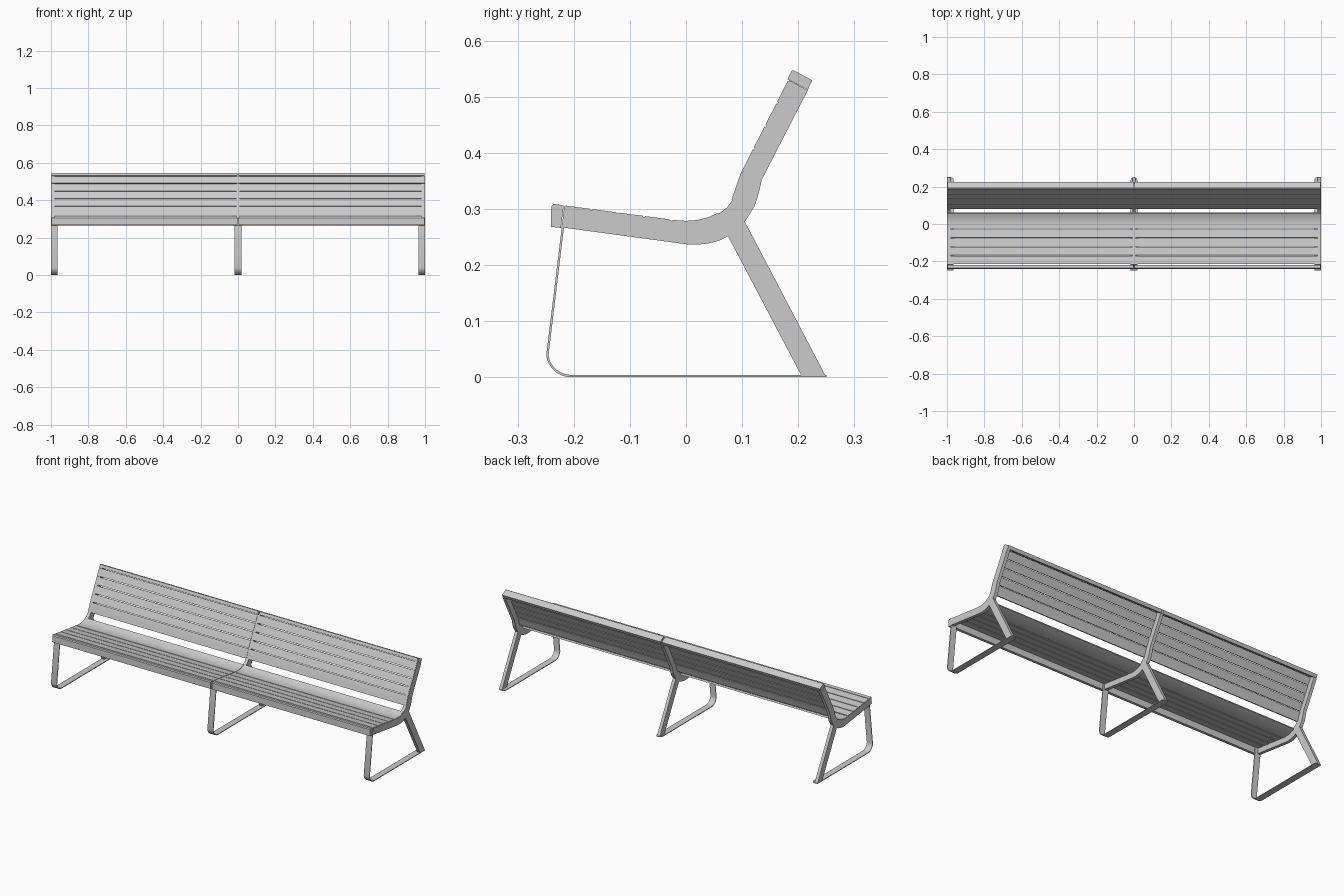
import bpy, bmesh, math
from mathutils import Vector

if "Cube" in bpy.data.objects:
    bpy.data.objects.remove(bpy.data.objects["Cube"])

# Sitting line of the bench, as (y, z) from the front edge to the top of the back
SURF = [Vector(p) for p in [
    (-0.216, 0.304), (-0.02, 0.278), (0.0, 0.2765), (0.02, 0.278), (0.04, 0.283),
    (0.058, 0.291), (0.073, 0.302), (0.083, 0.316), (0.090, 0.336), (0.099, 0.362),
    (0.184, 0.529)]]


def extrude_profile(name, pts, x0, x1, round_end=None):
    """Extrude a closed (y, z) outline along x."""
    bm = bmesh.new()
    face = bm.faces.new([bm.verts.new((x0, p[0], p[1])) for p in pts])
    res = bmesh.ops.extrude_face_region(bm, geom=[face])
    verts = [v for v in res['geom'] if isinstance(v, bmesh.types.BMVert)]
    bmesh.ops.translate(bm, verts=verts, vec=(x1 - x0, 0, 0))
    bmesh.ops.recalc_face_normals(bm, faces=bm.faces[:])
    if round_end:
        edges = [e for e in bm.edges
                 if all(v.co.y > 0.249 and any(abs(v.co.x - x) < 1e-4 for x in round_end)
                        for v in e.verts)
                 and abs(e.verts[0].co.x - e.verts[1].co.x) < 1e-4]
        bmesh.ops.bevel(bm, geom=edges, offset=0.016, segments=6,
                        profile=0.5, affect='EDGES')
    mesh = bpy.data.meshes.new(name)
    bm.to_mesh(mesh)
    bm.free()
    ob = bpy.data.objects.new(name, mesh)
    bpy.context.collection.objects.link(ob)
    bpy.ops.object.select_all(action='DESELECT')
    ob.select_set(True)
    bpy.context.view_layer.objects.active = ob
    bpy.ops.object.shade_smooth_by_angle(angle=math.radians(30))
    return ob


def offset_line(pts, d):
    """Shift an open line sideways; positive d is to its left."""
    out = []
    for i, p in enumerate(pts):
        a = (p - pts[i - 1]).normalized() if i else None
        b = (pts[i + 1] - p).normalized() if i < len(pts) - 1 else None
        a, b = a or b, b or a
        t = (a + b).normalized()
        out.append(p + Vector((-t.y, t.x)) * d / max(t.dot(a), 0.5))
    return out


def ribbon(pts, up, down):
    return offset_line(pts, up) + offset_line(pts, -down)[::-1]


def cut(pts, s0, s1):
    """Part of a line between two arc lengths."""
    out, s = [], 0
    for a, b in zip(pts, pts[1:]):
        n = (b - a).length
        lo, hi = max(s0, s), min(s1, s + n)
        if lo < hi - 1e-6:
            if not out:
                out.append(a.lerp(b, (lo - s) / n))
            out.append(a.lerp(b, (hi - s) / n))
        s += n
    return out


# Side frame outline: sitting line, back of backrest, rear leg, underside
FRAME = list(SURF) + [
    (0.217, 0.511), (0.135, 0.352), (0.130, 0.329), (0.122, 0.304), (0.105, 0.277),
    (0.249, 0.002), (0.206, 0.002), (0.075, 0.251), (0.058, 0.243), (0.038, 0.238),
    (0.018, 0.236), (0.0, 0.237), (-0.222, 0.267)]

# Flat steel strap: front leg, rounded corner, floor runner
strap = [Vector((-0.215, 0.304))]
for i in range(9):
    a = math.radians(188 + (270 - 188) * i / 8)
    strap.append(Vector((-0.205 + 0.0425 * math.cos(a), 0.0445 + 0.0425 * math.sin(a))))
strap.append(Vector((0.25, 0.002)))
STRAP = ribbon(strap, 0.002, 0.002)

# name, strap x range, frame x range, strap sides rounded at the rear
SUPPORTS = [("left", -1.0, -0.964, -1.0, -0.982, [-0.964]),
            ("middle", -0.018, 0.018, -0.009, 0.009, [-0.018, 0.018]),
            ("right", 0.964, 1.0, 0.982, 1.0, [0.964])]
for name, s0, s1, f0, f1, rnd in SUPPORTS:
    extrude_profile(name + "_side_frame", FRAME, f0, f1)
    extrude_profile(name + "_leg_strap", STRAP, s0, s1, rnd)

# Slat spans along the sitting line: flat seat, bend, backrest
lens = [0]
for a, b in zip(SURF, SURF[1:]):
    lens.append(lens[-1] + (b - a).length)
GAP = 0.004
spans = []


def divide(s0, s1, n):
    w = (s1 - s0) / n
    spans.extend((s0 + i * w + GAP / 2, s0 + (i + 1) * w - GAP / 2) for i in range(n))


divide(0.0, lens[1] - 0.008, 4)
spans.append((lens[1] - 0.004, lens[5]))
spans.append((lens[7], lens[9] + 0.004))
divide(lens[9] + 0.005, lens[10], 4)

# Solid edge rails at the front of the seat and the top of the back
FRONT_RAIL = [(-0.241, 0.268), (-0.240, 0.304), (-0.236, 0.309), (-0.218, 0.306),
              (-0.223, 0.266)]
TOP_RAIL = [(0.181, 0.531), (0.188, 0.546), (0.192, 0.547), (0.225, 0.529),
            (0.217, 0.512)]

for side, x0, x1 in (("left", -0.998, -0.004), ("right", 0.004, 0.998)):
    for i, (s0, s1) in enumerate(spans):
        part = "seat_slat" if i < 5 else "back_slat"
        extrude_profile(f"{side}_{part}_{i + 1}", ribbon(cut(SURF, s0, s1), 0.002, 0.008),
                        x0, x1)
    extrude_profile(side + "_front_rail", FRONT_RAIL, x0, x1)
    extrude_profile(side + "_top_rail", TOP_RAIL, x0, x1)
